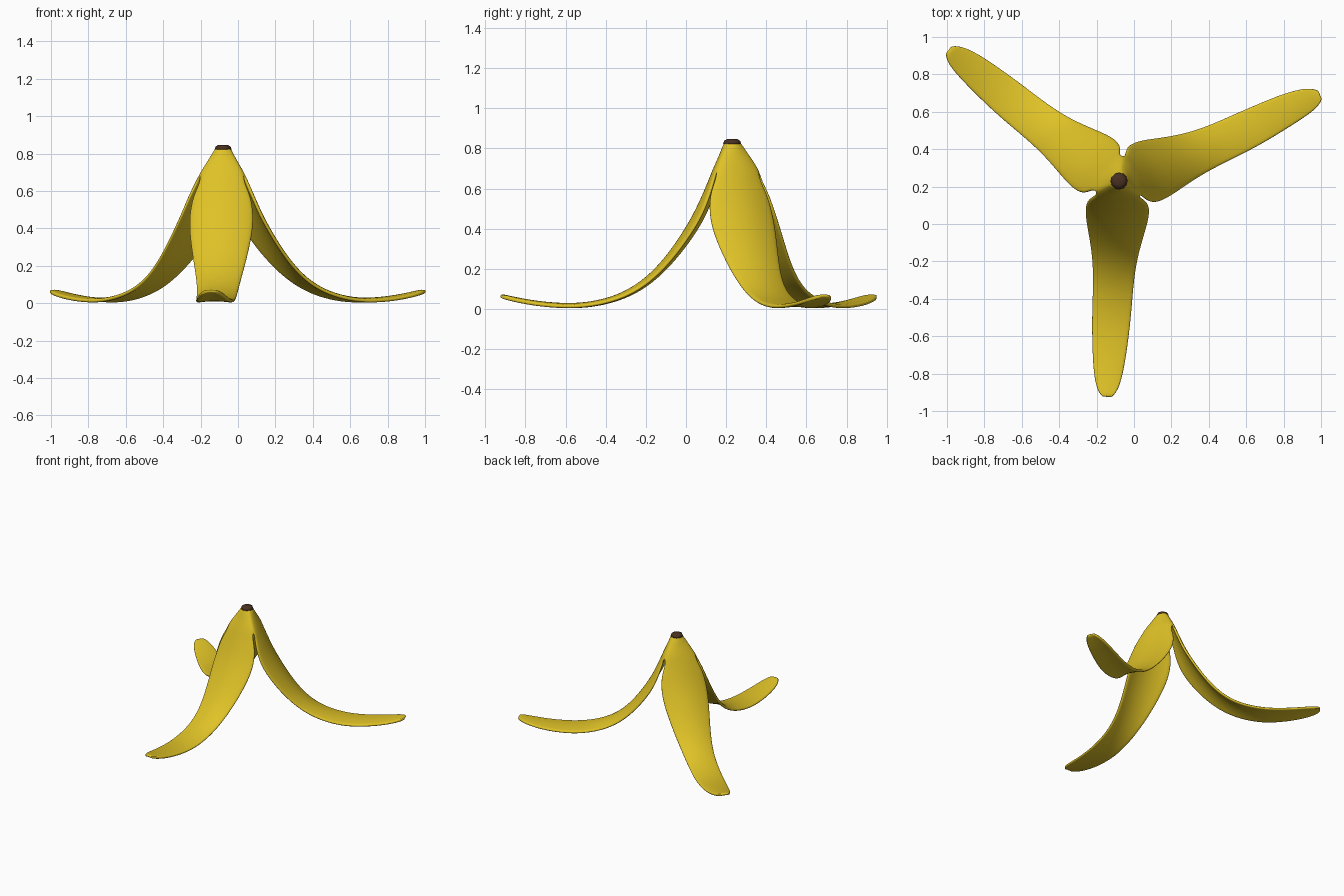
import bpy, bmesh, math
from mathutils import Vector

default = bpy.data.objects.get("Cube")
if default:
    bpy.data.objects.remove(default, do_unlink=True)


def material(name, rgb):
    mat = bpy.data.materials.new(name)
    mat.use_nodes = True
    mat.diffuse_color = (*rgb, 1)
    bsdf = mat.node_tree.nodes["Principled BSDF"]
    bsdf.inputs["Base Color"].default_value = (*rgb, 1)
    bsdf.inputs["Roughness"].default_value = 0.6
    return mat


def make_object(name, bm, mat):
    mesh = bpy.data.meshes.new(name)
    bm.to_mesh(mesh)
    bm.free()
    mesh.materials.append(mat)
    for poly in mesh.polygons:
        poly.use_smooth = True
    obj = bpy.data.objects.new(name, mesh)
    bpy.context.collection.objects.link(obj)
    return obj


yellow = material("banana yellow", (0.74, 0.54, 0.02))
brown = material("stem brown", (0.065, 0.03, 0.015))

APEX = Vector((-0.08, 0.23, 0))
COLUMNS = 8

# Closed crown: centre radius, corner radius, height
CROWN = [(0.035, 0.035, 0.835), (0.045, 0.05, 0.82), (0.065, 0.09, 0.765), (0.095, 0.138, 0.70)]

# Free strip: distance from the apex, half width, height, bow depth
STRIP = [(0.115, 0.125, 0.65, 0.022), (0.14, 0.158, 0.59, 0.032),
         (0.18, 0.176, 0.5, 0.04), (0.235, 0.174, 0.4, 0.038),
         (0.33, 0.148, 0.26, 0.03), (0.43, 0.124, 0.155, 0.024),
         (0.53, 0.113, 0.09, 0.018), (0.63, 0.109, 0.052, 0.012),
         (0.73, 0.106, 0.033, 0.01), (0.83, 0.1, 0.028, 0.008),
         (0.95, 0.09, 0.037, 0.008), (1.05, 0.076, 0.053, 0.007),
         (1.12, 0.056, 0.068, 0.005), (1.155, 0.026, 0.076, 0.002)]

# Strips: direction in degrees, length factor, sideways bend
STRIPS = [(-93.2, 1, 0), (23.2, 1.01, -0.025), (142.5, 0.995, 0.015)]


def crown_row(angle, before, after, row):
    centre, corner, z = row
    points = []
    for i in range(COLUMNS + 1):
        t = 2 * i / COLUMNS - 1
        a = angle + abs(t) * (after if t > 0 else -before)
        r = centre + (corner - centre) * t * t
        points.append(APEX + Vector((r * math.cos(a), r * math.sin(a), z)))
    return points


def strip_row(angle, length, bend, k):
    r, half, z, bow = STRIP[k]
    prev, nxt = STRIP[max(k - 1, 0)], STRIP[min(k + 1, len(STRIP) - 1)]
    slope = Vector((nxt[0] - prev[0], nxt[2] - prev[2])).normalized()
    out = Vector((math.cos(angle), math.sin(angle), 0))
    side = Vector((-out.y, out.x, 0))
    normal = out * -slope.y + Vector((0, 0, slope.x))
    stretch = 1 + (length - 1) * r
    sway = bend * math.sin(math.pi * min(r, 1))
    points = []
    for i in range(COLUMNS + 1):
        t = 2 * i / COLUMNS - 1
        points.append(APEX + out * r * stretch + side * (t * half + sway)
                      + Vector((0, 0, z)) - normal * bow * t * t)
    return points


# Peel: three strips welded together at the crown
bm = bmesh.new()
angles = [math.radians(s[0]) for s in STRIPS]
for n, (_, length, bend) in enumerate(STRIPS):
    angle = angles[n]
    before = (angle - angles[n - 1]) % math.tau / 2
    after = (angles[(n + 1) % 3] - angle) % math.tau / 2
    rows = [crown_row(angle, before, after, row) for row in CROWN]
    rows += [strip_row(angle, length, bend, k) for k in range(len(STRIP))]
    grid = [[bm.verts.new(p) for p in row] for row in rows]
    for upper, lower in zip(grid, grid[1:]):
        for i in range(COLUMNS):
            bm.faces.new((upper[i], lower[i], lower[i + 1], upper[i + 1]))
bmesh.ops.remove_doubles(bm, verts=bm.verts, dist=0.0005)
peel = make_object("banana_peel", bm, yellow)
solid = peel.modifiers.new("Skin thickness", 'SOLIDIFY')
solid.thickness = 0.02
solid.offset = -1
smooth = peel.modifiers.new("Smooth skin", 'SUBSURF')
smooth.levels = smooth.render_levels = 2

# Stem tip: small turned cap closing the crown
bm = bmesh.new()
SIDES = 12
rings = []
for radius, z in [(0.03, 0.812), (0.045, 0.823), (0.04, 0.838), (0.024, 0.847)]:
    ring = []
    for i in range(SIDES):
        a = math.tau * i / SIDES
        ring.append(bm.verts.new(APEX + Vector((radius * math.cos(a), radius * math.sin(a), z))))
    rings.append(ring)
for low, high in zip(rings, rings[1:]):
    for i in range(SIDES):
        j = (i + 1) % SIDES
        bm.faces.new((low[i], low[j], high[j], high[i]))
bm.faces.new(rings[-1])
bm.faces.new(rings[0][::-1])
make_object("stem_tip", bm, brown)
